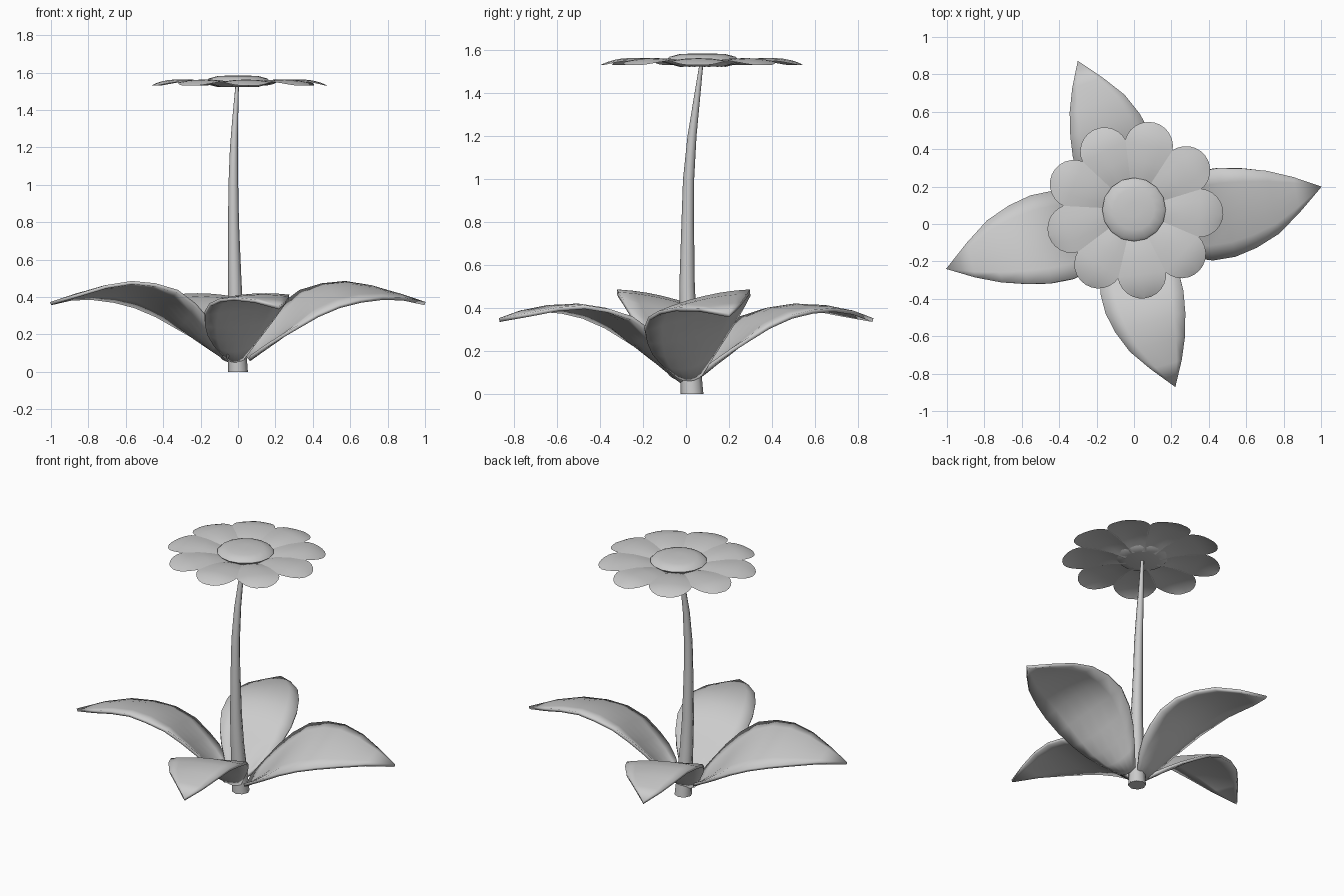
import bpy, bmesh, math
from mathutils import Matrix, Vector

if "Cube" in bpy.data.objects:
    bpy.data.objects.remove(bpy.data.objects["Cube"], do_unlink=True)

grey = bpy.data.materials.new("plain_grey")
grey.use_nodes = True
colour = (0.6, 0.6, 0.6, 1)
grey.diffuse_color = colour
grey.node_tree.nodes["Principled BSDF"].inputs["Base Color"].default_value = colour


def surface(name, rows, matrix=None, closed=False, caps=False, angle=60):
    """Skin a list of equal-length point rows into a smooth object."""
    bm = bmesh.new()
    grid = [[bm.verts.new(p) for p in row] for row in rows]
    n = len(rows[0])
    for a, b in zip(grid, grid[1:]):
        for i in range(n if closed else n - 1):
            j = (i + 1) % n
            bm.faces.new((a[i], b[i], b[j], a[j]))
    if caps:
        bm.faces.new(grid[0])
        bm.faces.new(grid[-1])
    bmesh.ops.remove_doubles(bm, verts=bm.verts, dist=0.0005)
    if matrix:
        bm.transform(matrix)
    bm.normal_update()
    if closed:
        bmesh.ops.recalc_face_normals(bm, faces=bm.faces)
    else:
        bmesh.ops.reverse_faces(bm, faces=[f for f in bm.faces if f.normal.z < 0])
    mesh = bpy.data.meshes.new(name)
    bm.to_mesh(mesh)
    bm.free()
    mesh.materials.append(grey)
    obj = bpy.data.objects.new(name, mesh)
    bpy.context.collection.objects.link(obj)
    bpy.ops.object.select_all(action="DESELECT")
    obj.select_set(True)
    bpy.context.view_layer.objects.active = obj
    bpy.ops.object.shade_smooth_by_angle(angle=math.radians(angle))
    return obj


def ring(x, y, z, radius, sides):
    return [(x + radius * math.cos(math.tau * i / sides),
             y + radius * math.sin(math.tau * i / sides), z) for i in range(sides)]


# Curved, tapering stem: x, y, z, radius
stem_path = [(0, .028, 0, .053), (-.012, .012, .3, .041), (-.018, .005, .5, .036),
             (-.024, .008, .8, .029), (-.025, .012, 1, .026), (-.022, .028, 1.2, .021),
             (-.014, .05, 1.37, .015), (-.004, .072, 1.54, .009)]
surface("stem", [ring(*p, 8) for p in stem_path], closed=True, caps=True)

# Tilted leaf, cupped at its root and domed beyond:
# distance, right edge, left edge, right z, middle z, left z
leaf_sections = [(.06, -.05, .06, .08, .065, .09), (.13, -.14, .11, .14, .125, .19),
                 (.2, -.2, .155, .19, .19, .28), (.28, -.24, .19, .24, .27, .36),
                 (.38, -.272, .21, .3, .37, .43), (.5, -.275, .205, .35, .43, .465),
                 (.62, -.25, .18, .378, .447, .477), (.75, -.2, .14, .393, .438, .455),
                 (.88, -.11, .08, .39, .409, .412), (1.02, 0, 0, .365, .365, .365)]


def leaf_row(u, right, left, z_right, z_mid, z_left, steps=6):
    row = []
    for i in range(steps + 1):
        t = i / steps * 2 - 1
        z = z_mid + t * (z_left - z_right) / 2 + t * t * ((z_left + z_right) / 2 - z_mid)
        row.append((u, (left + right) / 2 + t * (left - right) / 2, z))
    return row


leaf_rows = [leaf_row(*s) for s in leaf_sections]
# Root x and y, heading, length, width, height, rise to the tip, roll
for name, x, y, heading, length, width, height, rise, roll in [
        ("left_leaf", 0, 0, 11.3, 1, 1, 1, 0, 0),
        ("right_leaf", 0, 0, 193.5, 1.01, 1, 1, 0, 0),
        ("back_leaf", -.01, -.02, 108, .918, .9, .87, .025, -.15),
        ("front_leaf", -.04, .03, 286.1, .918, .9, .87, .025, -.15)]:
    shape = Matrix.Diagonal((length, width, height, 1))
    shape[2][0], shape[2][1] = rise, roll
    turn = Matrix.Rotation(math.radians(heading), 4, "Z")
    leaf = surface(name, leaf_rows, Matrix.Translation((x, y, 0)) @ turn @ shape)
    thick = leaf.modifiers.new("thickness", "SOLIDIFY")
    thick.thickness = 0.018
    thick.offset = 0

# Arched petals with round ends: distance, half width, height
flower_centre = Vector((0, .077, 0))
petal_sections = [(.1, .036, 1.525), (.18, .066, 1.55), (.26, .1, 1.562)]
for k in range(7):
    a = math.radians(15 * k)
    petal_sections.append((.348 + .13 * math.sin(a), .13 * math.cos(a),
                           1.563 - .032 * math.sin(a) ** 2))
petal_rows = [[(r, w * t / 2, z - .012 * (w / .13) * (t / 2) ** 2) for t in range(-2, 3)]
              for r, w, z in petal_sections]
for k in range(9):
    turn = Matrix.Translation(flower_centre) @ Matrix.Rotation(math.radians(40 * k - 3), 4, "Z")
    surface(f"petal_{k + 1}", petal_rows, turn)

# Flattened flower centre
disc_profile = [(.1, 1.523), (.145, 1.533), (.17, 1.554), (.155, 1.569), (.11, 1.581), (.04, 1.585)]
surface("flower_centre", [ring(0, flower_centre.y, z, r, 16) for r, z in disc_profile],
        closed=True, caps=True, angle=80)
